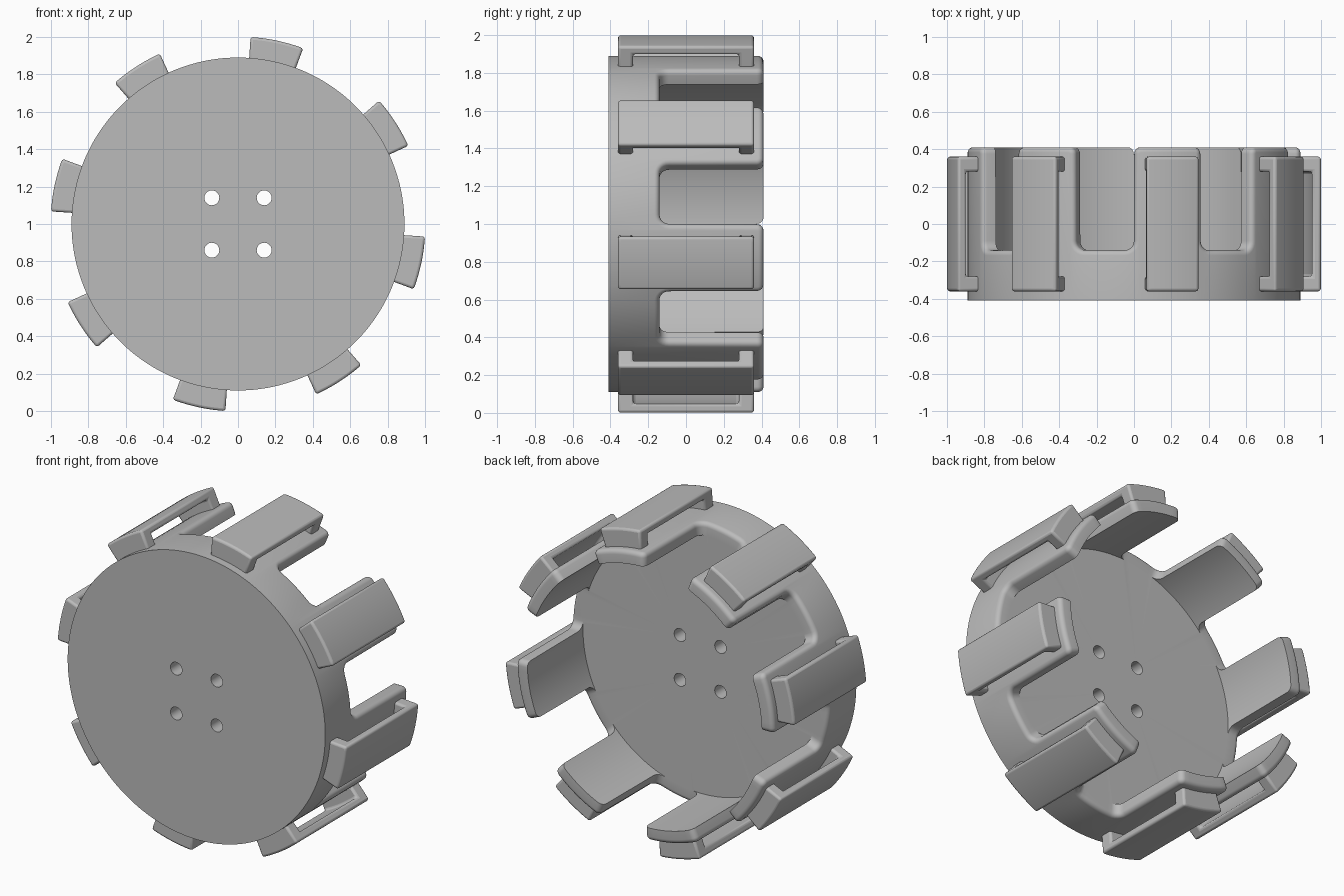
import bpy, bmesh
from math import sin, cos, pi, radians

cube = bpy.data.objects.get("Cube")
if cube:
    bpy.data.objects.remove(cube)

COUNT = 8                      # tabs around the drum
CENTRE_Z = 1.0
OUTER, INNER = 0.89, 0.81      # drum wall radii
FRONT, FLOOR, TIP = -0.41, -0.14, 0.41
ROUND = 0.028                  # rounding of the outer crown edge
PITCH = OUTER * 2 * pi / COUNT
HALF_TAB = OUTER * radians(12)
TAB_ANGLE = radians(-12.1)     # centre of the first tab

grey = bpy.data.materials.new("plain grey")
grey.use_nodes = True
grey.diffuse_color = (0.5, 0.5, 0.5, 1)
grey.node_tree.nodes["Principled BSDF"].inputs["Base Color"].default_value = (0.5, 0.5, 0.5, 1)


def polar(r, angle, y):
    return (r * cos(angle), y, CENTRE_Z + r * sin(angle))


def finish(bm, name):
    bmesh.ops.recalc_face_normals(bm, faces=bm.faces)
    mesh = bpy.data.meshes.new(name)
    bm.to_mesh(mesh)
    bm.free()
    obj = bpy.data.objects.new(name, mesh)
    bpy.context.collection.objects.link(obj)
    mesh.materials.append(grey)
    return obj


def smooth(obj):
    bpy.ops.object.select_all(action='DESELECT')
    obj.select_set(True)
    bpy.context.view_layer.objects.active = obj
    bpy.ops.object.shade_smooth_by_angle(angle=radians(30))


def crown_outline(inset):
    """Edge of tabs and slots as (angle, y) all the way round."""
    w, top, low = HALF_TAB - inset, TIP - inset, FLOOR - inset
    rt, rb = 0.035 - inset, 0.05 + inset
    half = [((w - rt) * i / 5, top) for i in range(5)]
    for i in range(6):
        a = pi / 2 * (1 - i / 5)
        half.append((w - rt + rt * cos(a), top - rt + rt * sin(a)))
    for i in range(7):
        a = pi + pi / 2 * i / 6
        half.append((w + rb + rb * cos(a), low + rb + rb * sin(a)))
    for i in range(1, 5):
        start = w + rb
        half.append((start + (PITCH / 2 - start) * i / 4, low))
    # a hair of draft keeps the tab sides from doubling up
    half = [(u + 0.004 * (top - y) * (u < PITCH / 2 - 0.01), y) for u, y in half]
    whole = [(-u, y) for u, y in reversed(half[1:-1])] + half
    return [(TAB_ANGLE + (u + k * PITCH) / OUTER, y)
            for k in range(COUNT) for u, y in whole]


def ring(bm, points):
    return [bm.verts.new(p) for p in points]


def bridge(bm, a, b):
    n = len(a)
    for i in range(n):
        j = (i + 1) % n
        bm.faces.new((a[i], a[j], b[j], b[i]))


def fill(bm, loops):
    edges = []
    for loop in loops:
        for i, v in enumerate(loop):
            other = loop[(i + 1) % len(loop)]
            edges.append(bm.edges.get((v, other)) or bm.edges.new((v, other)))
    bmesh.ops.triangle_fill(bm, edges=edges, use_beauty=True)


# Drum: solid disc with a crown of rounded tabs
bm = bmesh.new()
base = crown_outline(ROUND)
edge = crown_outline(0)
rows = [ring(bm, [polar(OUTER, t, FRONT) for t, y in base])]
for i in range(6):
    a = pi / 2 * i / 5
    r = OUTER - ROUND * (1 - cos(a))
    rows.append(ring(bm, [polar(r, t, y) for t, y in crown_outline(ROUND * (1 - sin(a)))]))
rows.append(ring(bm, [polar(INNER, t, y) for t, y in edge]))
rows.append(ring(bm, [polar(INNER, t, FLOOR) for t, y in edge]))
for a, b in zip(rows, rows[1:]):
    bridge(bm, a, b)

# Four bolt holes through the disc
front_loops, back_loops = [rows[0]], [rows[-1]]
for sx in (-1, 1):
    for sz in (-1, 1):
        loops = [ring(bm, [(0.14 * sx + 0.04 * cos(k * pi / 12), y,
                            CENTRE_Z + 0.14 * sz + 0.04 * sin(k * pi / 12))
                           for k in range(24)]) for y in (FRONT, FLOOR)]
        bridge(bm, *loops)
        front_loops.append(loops[0])
        back_loops.append(loops[1])
fill(bm, front_loops)
fill(bm, back_loops)
bmesh.ops.remove_doubles(bm, verts=bm.verts, dist=0.00002)
smooth(finish(bm, "drum"))

# Treads: curved bridge plates standing on two feet, one on each tab
END, FOOT, SOLE, UNDER, TOP = 0.36, 0.28, 0.86, 0.955, 1.002
side = [(END, SOLE), (END, TOP), (-END, TOP), (-END, SOLE),
        (-FOOT, SOLE), (-FOOT, UNDER), (FOOT, UNDER), (FOOT, SOLE)]
for k in range(COUNT):
    bm = bmesh.new()
    middle = TAB_ANGLE + k * 2 * pi / COUNT
    slices = [ring(bm, [polar(r, middle + radians(8.25) * (i / 5 - 1), y) for y, r in side])
              for i in range(11)]
    for a, b in zip(slices, slices[1:]):
        bridge(bm, a, b)
    bm.faces.new(slices[0])
    bm.faces.new(slices[-1])
    tread = finish(bm, f"tread_{k + 1}")
    bevel = tread.modifiers.new("soft edges", 'BEVEL')
    bevel.width = 0.014
    bevel.segments = 3
    bevel.limit_method = 'ANGLE'
    bevel.angle_limit = radians(40)
    smooth(tread)
